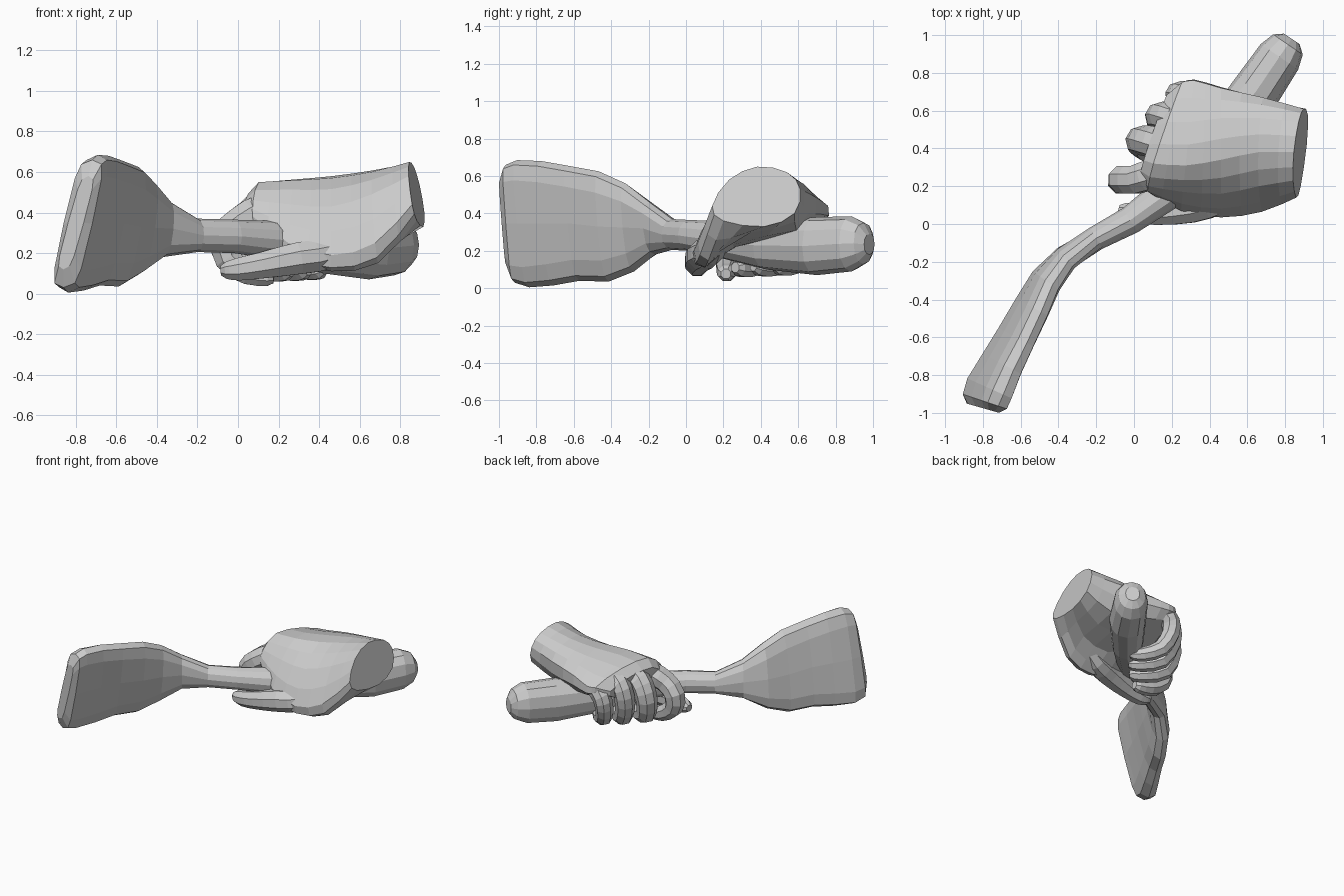
import bpy, bmesh, math
from mathutils import Vector

if "Cube" in bpy.data.objects:
    bpy.data.objects.remove(bpy.data.objects["Cube"])


def loft(name, rings):
    """Skin a list of equal-length point rings and cap both ends."""
    bm = bmesh.new()
    vs = [[bm.verts.new(p) for p in r] for r in rings]
    n = len(vs[0])
    for a, b in zip(vs, vs[1:]):
        for i in range(n):
            j = (i + 1) % n
            bm.faces.new((a[i], a[j], b[j], b[i]))
    bm.faces.new(vs[0][::-1])
    bm.faces.new(vs[-1])
    bmesh.ops.recalc_face_normals(bm, faces=bm.faces)
    me = bpy.data.meshes.new(name)
    bm.to_mesh(me)
    bm.free()
    ob = bpy.data.objects.new(name, me)
    bpy.context.collection.objects.link(ob)
    return ob


def refine(pts, closed):
    """Add a smooth midpoint between neighbouring points."""
    n, out = len(pts), []
    get = (lambda k: pts[k % n]) if closed else (lambda k: pts[max(0, min(n - 1, k))])
    for i in range(n):
        out.append(pts[i])
        if closed or i < n - 1:
            out.append((get(i) + get(i + 1)) * .5625 - (get(i - 1) + get(i + 2)) * .0625)
    return out


def tangent(pts, i):
    return (pts[min(i + 1, len(pts) - 1)] - pts[max(i - 1, 0)]).normalized()


def tube(name, path, side, n=8):
    """Faceted finger: path of (x, y, z, radius), rounded tip added."""
    path = refine([Vector(p) for p in path], False)
    pts = [p.to_3d() for p in path]
    rad = [p[3] for p in path]
    d = (pts[-1] - pts[-2]).normalized()
    pts.append(pts[-1] + d * rad[-1] * 0.6)
    rad.append(rad[-1] * 0.6)
    rings = []
    for i, p in enumerate(pts):
        t = tangent(pts, i)
        u = (Vector(side) - t * t.dot(Vector(side))).normalized()
        v = t.cross(u)
        rings.append([p + rad[i] * (u * math.cos(a) + v * math.sin(a))
                      for a in (2 * math.pi * (k + .5) / n for k in range(n))])
    return loft(name, rings)


# Flat paddle and round handle: x, y, z low, z high, half thickness, lean, squareness
spine = [
    (-.80, -.975, .12, .58, .04, .065, .5), (-.79, -.94, .03, .66, .075, .075, .5),
    (-.765, -.87, .005, .685, .08, .08, .55), (-.70, -.74, .015, .68, .075, .07, .6),
    (-.625, -.60, .04, .655, .07, .065, .65), (-.54, -.44, .035, .625, .07, .055, .7),
    (-.465, -.30, .09, .56, .07, .04, .75), (-.36, -.18, .18, .46, .065, .02, .8),
    (-.20, -.075, .205, .37, .065, 0, 1), (-.02, .02, .20, .365, .075, 0, 1),
    (.16, .15, .17, .36, .09, 0, 1), (.42, .43, .10, .36, .11, 0, .9),
    (.645, .70, .07, .38, .13, 0, .9), (.77, .885, .09, .385, .12, 0, .9),
    (.815, .95, .13, .35, .095, 0, .9), (.835, .98, .18, .29, .05, 0, .9)]
pts = [Vector((s[0], s[1], 0)) for s in spine]
rings = []
for i, (x, y, lo, hi, th, lean, sq) in enumerate(spine):
    t = tangent(pts, i)
    side = Vector((t.y, -t.x, 0))
    ring = []
    for k in range(12):
        c, s = math.cos(k * math.pi / 6), math.sin(k * math.pi / 6)
        c = math.copysign(abs(c) ** sq, c)
        s = math.copysign(abs(s) ** sq, s)
        ring.append(pts[i] + side * (th * c + lean * s)
                    + Vector((0, 0, (lo + hi) / 2 + s * (hi - lo) / 2)))
    rings.append(ring)
loft("paddle_and_handle", rings)

# Wrist and palm: x, shear along y, shear along z, then (y, z) outline
palm = [
    (.88, .12, -.2, [(.20, .36), (.14, .44), (.23, .58), (.38, .65),
                     (.54, .62), (.61, .53), (.58, .40), (.42, .33)]),
    (.67, .05, -.1, [(.12, .15), (.065, .25), (.20, .49), (.38, .60),
                     (.56, .59), (.67, .50), (.59, .31), (.27, .26)]),
    (.46, 0, 0, [(.10, .11), (.035, .19), (.16, .43), (.34, .57),
                 (.56, .56), (.72, .47), (.66, .32), (.26, .22)]),
    (.28, .1, 0, [(.13, .17), (.07, .25), (.17, .44), (.31, .56),
                  (.54, .54), (.76, .44), (.70, .34), (.36, .28)]),
    (.13, .32, -.12, [(.20, .33), (.17, .38), (.20, .46), (.32, .55),
                      (.54, .53), (.75, .44), (.69, .36), (.40, .34)])]
rings = [refine([Vector((x + sy * (y - .38) + sz * (z - .48), y, z)) for y, z in o], True)
         for x, sy, sz, o in palm]
rings = list(zip(*[refine(list(col), False) for col in zip(*rings)]))
# Rounded knuckle end
mid = sum(rings[-1], Vector()) / len(rings[-1])
rings.append([p.lerp(mid, .2) + Vector((-.06, 0, -.03)) for p in rings[-1]])
loft("wrist_and_palm", rings)

# Thumb lying along the handle
tube("thumb", [(.60, .18, .27, .05), (.46, .13, .20, .08), (.30, .085, .175, .085),
               (.12, .06, .14, .07), (0, .06, .12, .06), (-.055, .07, .115, .045)],
     (0, 1, 0))

# Four fingers curled round the handle
fingers = {
    "index_finger": [(.22, .30, .43, .05), (.11, .27, .41, .082), (.01, .235, .355, .08),
                     (-.065, .235, .28, .077), (-.05, .225, .17, .07),
                     (.05, .22, .10, .06), (.15, .215, .08, .046)],
    "middle_finger": [(.22, .42, .44, .05), (.13, .43, .43, .082), (.065, .44, .385, .082),
                      (.03, .44, .29, .077), (.06, .40, .16, .07),
                      (.17, .33, .115, .06), (.24, .28, .11, .048)],
    "ring_finger": [(.28, .57, .44, .05), (.20, .57, .435, .075), (.145, .575, .39, .074),
                    (.13, .56, .28, .072), (.18, .51, .15, .066),
                    (.28, .43, .115, .057), (.33, .38, .115, .046)],
    "little_finger": [(.36, .66, .42, .04), (.30, .69, .40, .06), (.245, .69, .355, .068),
                      (.23, .675, .27, .065), (.27, .62, .16, .06),
                      (.36, .54, .115, .052), (.41, .49, .115, .042)]}
for name, path in fingers.items():
    tube(name, path, (0, 1, 0) if name == "index_finger" else (.6, 1, 0))
